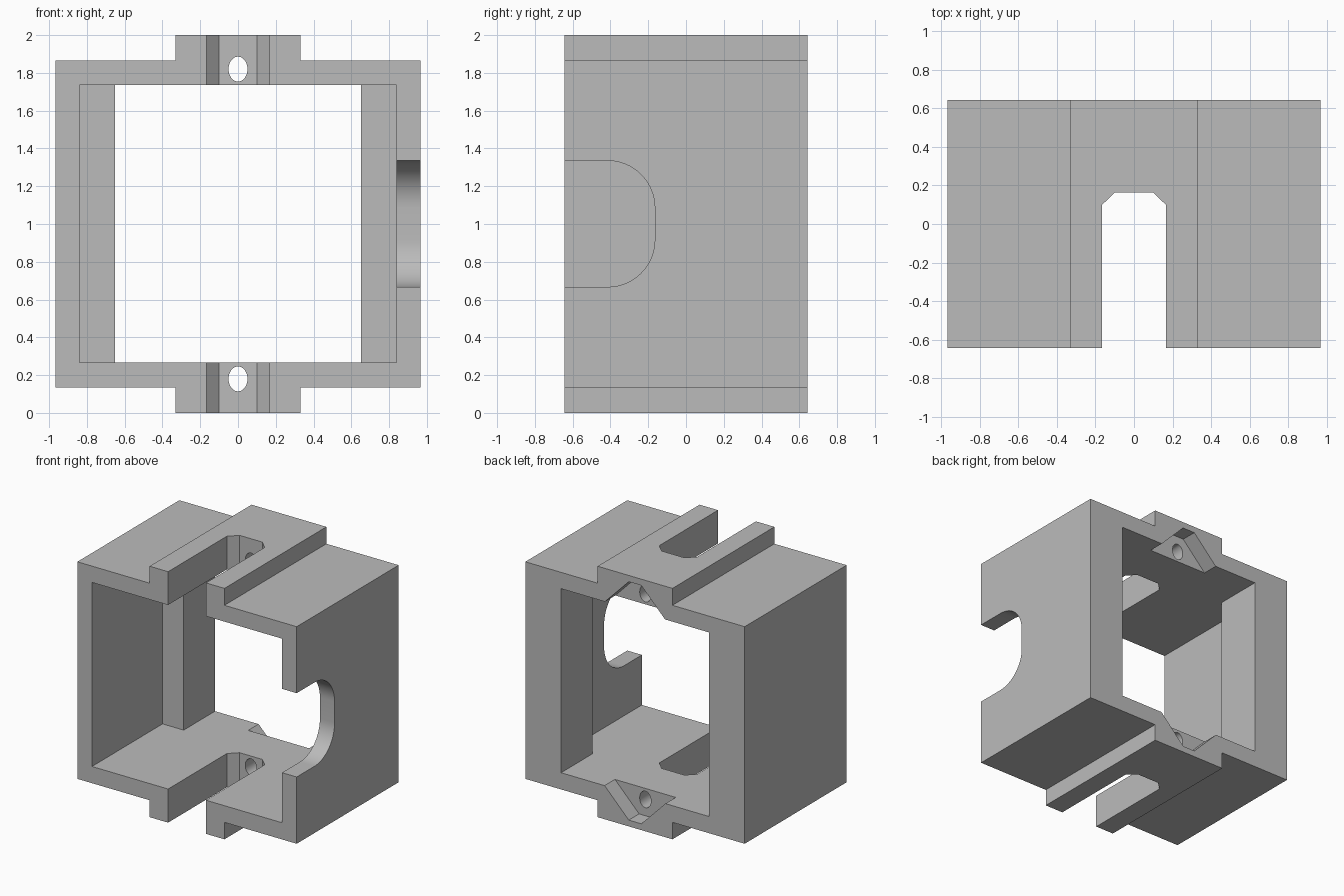
import bpy, bmesh
from math import sin, cos, pi, radians
from mathutils import Vector

if "Cube" in bpy.data.objects:
    bpy.data.objects.remove(bpy.data.objects["Cube"], do_unlink=True)

# One flat grey for the whole bracket
grey = bpy.data.materials.new("plain_grey")
grey.use_nodes = True
colour = (0.5, 0.5, 0.5, 1)
grey.diffuse_color = colour
grey.node_tree.nodes["Principled BSDF"].inputs["Base Color"].default_value = colour


def prism(name, points, axis, start, end):
    """Extrude a 2D outline along x, y or z."""
    place = {"x": lambda a, b, c: (c, a, b),
             "y": lambda a, b, c: (a, c, b),
             "z": lambda a, b, c: (a, b, c)}[axis]
    bm = bmesh.new()
    base = bm.faces.new([bm.verts.new(place(a, b, start)) for a, b in points])
    out = bmesh.ops.extrude_face_region(bm, geom=[base])
    moved = [v for v in out["geom"] if isinstance(v, bmesh.types.BMVert)]
    bmesh.ops.translate(bm, verts=moved, vec=Vector(place(0, 0, end - start)))
    bmesh.ops.recalc_face_normals(bm, faces=bm.faces)
    mesh = bpy.data.meshes.new(name)
    bm.to_mesh(mesh)
    bm.free()
    mesh.materials.append(grey)
    obj = bpy.data.objects.new(name, mesh)
    bpy.context.collection.objects.link(obj)
    return obj


def arc(cx, cy, rx, ry, a0, a1, n):
    angles = [radians(a0 + (a1 - a0) * i / n) for i in range(n + 1)]
    return [(cx + rx * cos(a), cy + ry * sin(a)) for a in angles]


def mirrored(half):
    """Close a left-right symmetric outline from its right half."""
    return half + [(-a, b) for a, b in reversed(half)]


# Outer block with a raised rail above and below
W, D, R = 0.967, 0.642, 0.33
frame = prism("bracket_frame", mirrored(
    [(R, 0), (R, 0.135), (W, 0.135), (W, 1.865), (R, 1.865), (R, 2)]), "y", -D, D)

cutters = []

# Main cavity, narrower towards the back
cutters.append(prism("cavity", mirrored(
    [(0.838, -1), (0.838, 0.247), (0.652, 0.247), (0.652, 1)]), "z", 0.268, 1.735))

# Slot with chamfered end through both rails
cutters.append(prism("rail_slot", mirrored(
    [(0.167, -1), (0.167, 0.098), (0.1, 0.163)]), "z", -0.2, 2.2))

# Rounded opening in the right wall
cutters.append(prism("side_opening",
    [(-1, 0.667)] + arc(-0.415, 0.917, 0.25, 0.25, -90, 0, 16)
    + arc(-0.415, 1.085, 0.25, 0.25, 0, 90, 16) + [(-1, 1.335)], "x", 0.74, 1.2))

# Screw hole and tapered rear pocket in each rail
for place, sign in (("upper", 1), ("lower", -1)):
    cutters.append(prism(place + "_hole",
        arc(0, 1 + sign * 0.82, 0.05, 0.066, 0, 348.75, 31), "y", 0.05, 0.58))
    pocket = [(0.365, 0.635), (0.265, 0.735), (0.055, 0.95)]
    cutters.append(prism(place + "_pocket", mirrored(
        [(a, 1 + sign * b) for a, b in pocket]), "y", 0.512, 0.9))

# Cut everything, keep the finished mesh and drop the cutters
for cutter in cutters:
    cutter.hide_render = True
    mod = frame.modifiers.new(cutter.name, "BOOLEAN")
    mod.operation = "DIFFERENCE"
    mod.solver = "EXACT"
    mod.object = cutter
graph = bpy.context.evaluated_depsgraph_get()
result = bpy.data.meshes.new_from_object(frame.evaluated_get(graph))
frame.modifiers.clear()
frame.data = result
for cutter in cutters:
    bpy.data.objects.remove(cutter, do_unlink=True)

# Smooth only the curved walls
bpy.ops.object.select_all(action="DESELECT")
frame.select_set(True)
bpy.context.view_layer.objects.active = frame
bpy.ops.object.shade_smooth_by_angle(angle=radians(25))
